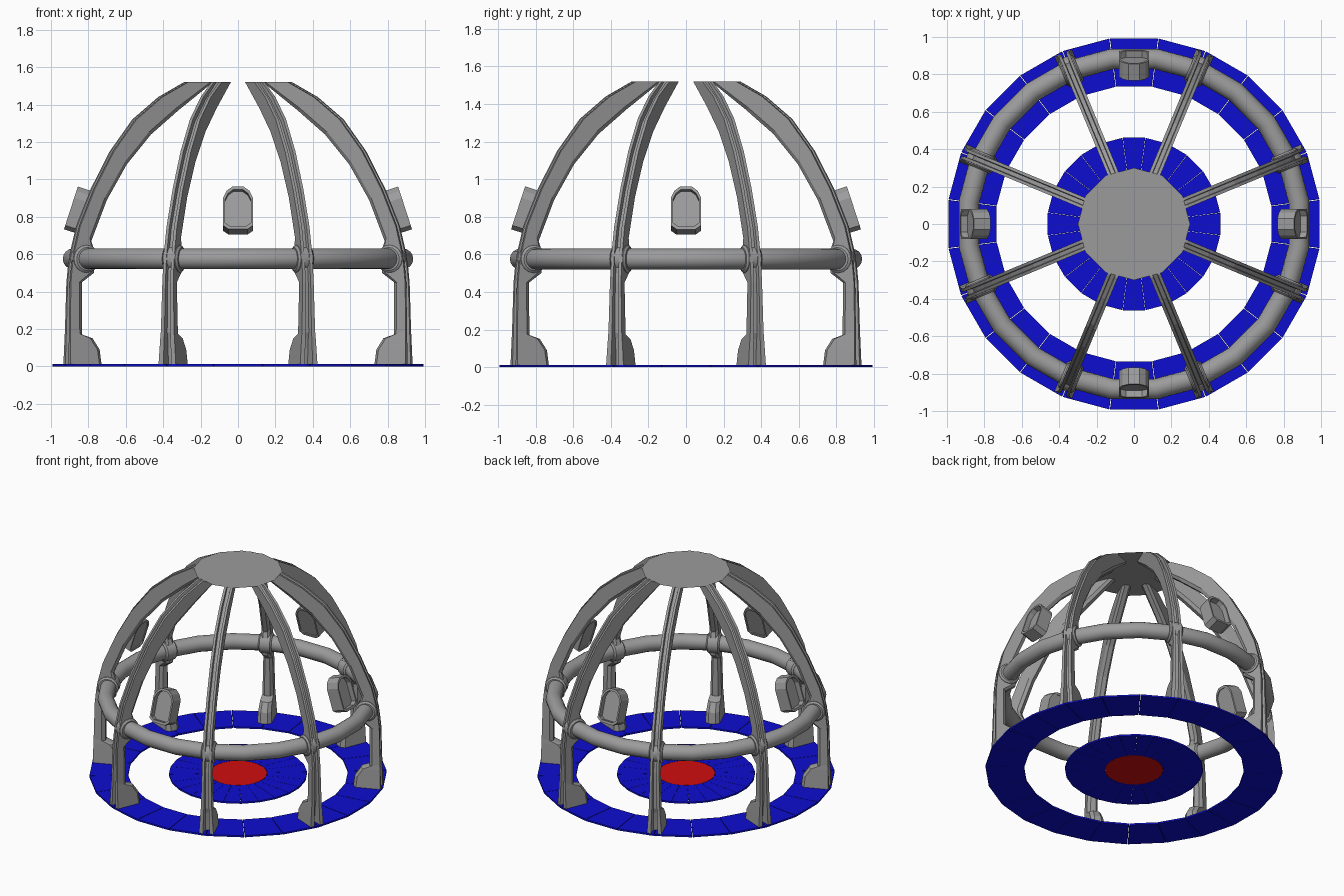
import bpy, bmesh, math
from mathutils import Matrix, Vector

cube = bpy.data.objects.get("Cube")
if cube:
    bpy.data.objects.remove(cube, do_unlink=True)


def material(name, rgb):
    m = bpy.data.materials.new(name)
    m.use_nodes = True
    m.diffuse_color = (*rgb, 1)
    m.node_tree.nodes["Principled BSDF"].inputs["Base Color"].default_value = (*rgb, 1)
    return m


GRAY = material("metal gray", (0.33, 0.33, 0.33))
BLUE = material("floor blue", (0.004, 0.004, 0.64))
RED = material("centre red", (0.64, 0.004, 0.004))


def finish(bm, name, mat, smooth=False):
    bmesh.ops.recalc_face_normals(bm, faces=bm.faces)
    mesh = bpy.data.meshes.new(name)
    bm.to_mesh(mesh)
    bm.free()
    mesh.materials.append(mat)
    obj = bpy.data.objects.new(name, mesh)
    bpy.context.collection.objects.link(obj)
    if smooth:
        bpy.ops.object.select_all(action="DESELECT")
        obj.select_set(True)
        bpy.context.view_layer.objects.active = obj
        bpy.ops.object.shade_smooth_by_angle(angle=math.radians(40))
    return obj


def loft(bm, sections, closed=False):
    """Skin matching loops of points; cap the ends unless closed."""
    rings = [[bm.verts.new(p) for p in s] for s in sections]
    pairs = list(zip(rings, rings[1:]))
    if closed:
        pairs.append((rings[-1], rings[0]))
    else:
        bm.faces.new(rings[0])
        bm.faces.new(rings[-1])
    for a, b in pairs:
        for i in range(len(a)):
            j = (i + 1) % len(a)
            bm.faces.new((a[i], a[j], b[j], b[i]))


def spin_copies(obj, count, start):
    """Place linked copies of a part around the vertical axis."""
    obj.rotation_euler.z = start
    for k in range(1, count):
        copy = obj.copy()
        copy.name = f"{obj.name}_{k + 1}"
        copy.rotation_euler.z = start + math.tau * k / count
        bpy.context.collection.objects.link(copy)


def polar(r, a, z):
    return Vector((r * math.cos(a), r * math.sin(a), z))


# Floor rings made of wedge tiles
SIDES = 24
STEP = math.tau / SIDES


def tiled_ring(name, inner, outer):
    bm = bmesh.new()
    gap = 0.002
    for k in range(SIDES):
        a, b = (k - 0.5) * STEP, (k + 0.5) * STEP
        loft(bm, [[polar(inner, a + gap, z), polar(outer, a + gap, z),
                   polar(outer, b - gap, z), polar(inner, b - gap, z)] for z in (0, 0.012)])
    finish(bm, name, BLUE)


tiled_ring("outer_floor_ring", 0.74, 1.0)
tiled_ring("inner_floor_ring", 0.197, 0.465)

# Red centre disc
bm = bmesh.new()
loft(bm, [[polar(0.195, (k + 0.5) * STEP, z) for k in range(SIDES)] for z in (0, 0.012)])
finish(bm, "centre_disc", RED)

# Top plate
bm = bmesh.new()
bm.faces.new([bm.verts.new(polar(0.3, math.tau * k / 12, 1.523)) for k in range(12)])
finish(bm, "top_plate", GRAY)

# Arched ribs: outer radius, outer z, inner radius, inner z, half width, groove depth
STATIONS = [
    (0.99, 0.01, 0.80, 0.01, 0.05, 0.06),
    (0.988, 0.09, 0.81, 0.09, 0.045, 0.05),
    (0.987, 0.15, 0.85, 0.15, 0.041, 0.04),
    (0.986, 0.19, 0.91, 0.17, 0.038, 0.03),
    (0.98, 0.45, 0.91, 0.45, 0.032, 0.025),
    (0.972, 0.53, 0.84, 0.50, 0.031, 0.025),
    (0.962, 0.60, 0.83, 0.60, 0.031, 0.025),
    (0.925, 0.75, 0.855, 0.67, 0.03, 0.025),
    (0.84, 0.95, 0.765, 0.89, 0.03, 0.025),
    (0.73, 1.15, 0.65, 1.08, 0.03, 0.025),
    (0.60, 1.32, 0.51, 1.24, 0.03, 0.025),
    (0.45, 1.44, 0.35, 1.37, 0.03, 0.025),
    (0.30, 1.52, 0.15, 1.52, 0.03, 0.025),
]


def rib_section(ro, zo, ri, zi, t, depth):
    inner, outer = Vector((ri, 0, zi)), Vector((ro, 0, zo))
    along = (outer - inner).normalized()
    floor = outer - along * depth
    shoulder = inner + along * 0.022
    side = Vector((0, t, 0))
    half = [(inner, 0.5), (shoulder, 1), (outer, 1), (outer, 0.45), (floor, 0.35)]
    return ([p + side * w for p, w in half]
            + [p - side * w for p, w in reversed(half)])


bm = bmesh.new()
loft(bm, [rib_section(*s) for s in STATIONS])
spin_copies(finish(bm, "rib", GRAY), 8, math.pi / 8)

# Tubular hoop
HOOP_R, HOOP_Z, TUBE = 0.89, 0.575, 0.055


def circle(radius, count=16):
    return [(radius * math.cos(math.tau * i / count), radius * math.sin(math.tau * i / count))
            for i in range(count)]


bm = bmesh.new()
loft(bm, [[polar(HOOP_R + u, (k + 0.5) * STEP, HOOP_Z + v) for u, v in circle(TUBE)]
          for k in range(SIDES)], closed=True)
finish(bm, "hoop", GRAY, smooth=True)

# Collars where the ribs hold the hoop
bm = bmesh.new()
loft(bm, [[(HOOP_R + u, y, HOOP_Z + v) for u, v in circle(radius)]
          for y, radius in ((-0.045, 0.062), (-0.035, 0.074), (0.035, 0.074), (0.045, 0.062))])
spin_copies(finish(bm, "hoop_collar", GRAY, smooth=True), 8, math.pi / 8)

# Floating lamp housings: arched outline with a recessed outer panel
half = [(0.05, -0.122), (0.08, -0.1), (0.08, 0.055), (0.062, 0.093), (0.03, 0.118)]
outline = half + [(-u, v) for u, v in reversed(half)]


def housing_loop(scale, depth):
    return [(depth, u * scale, v * scale) for u, v in outline]


bm = bmesh.new()
loft(bm, [housing_loop(s, d) for s, d in
          ((0.86, -0.04), (0.86, -0.047), (1, -0.047), (1, 0.047), (0.86, 0.047), (0.86, 0.01))])
bm.transform(Matrix.Translation((0.848, 0, 0.835)) @ Matrix.Rotation(math.radians(-18), 4, "Y"))
spin_copies(finish(bm, "lamp_housing", GRAY), 4, 0)
